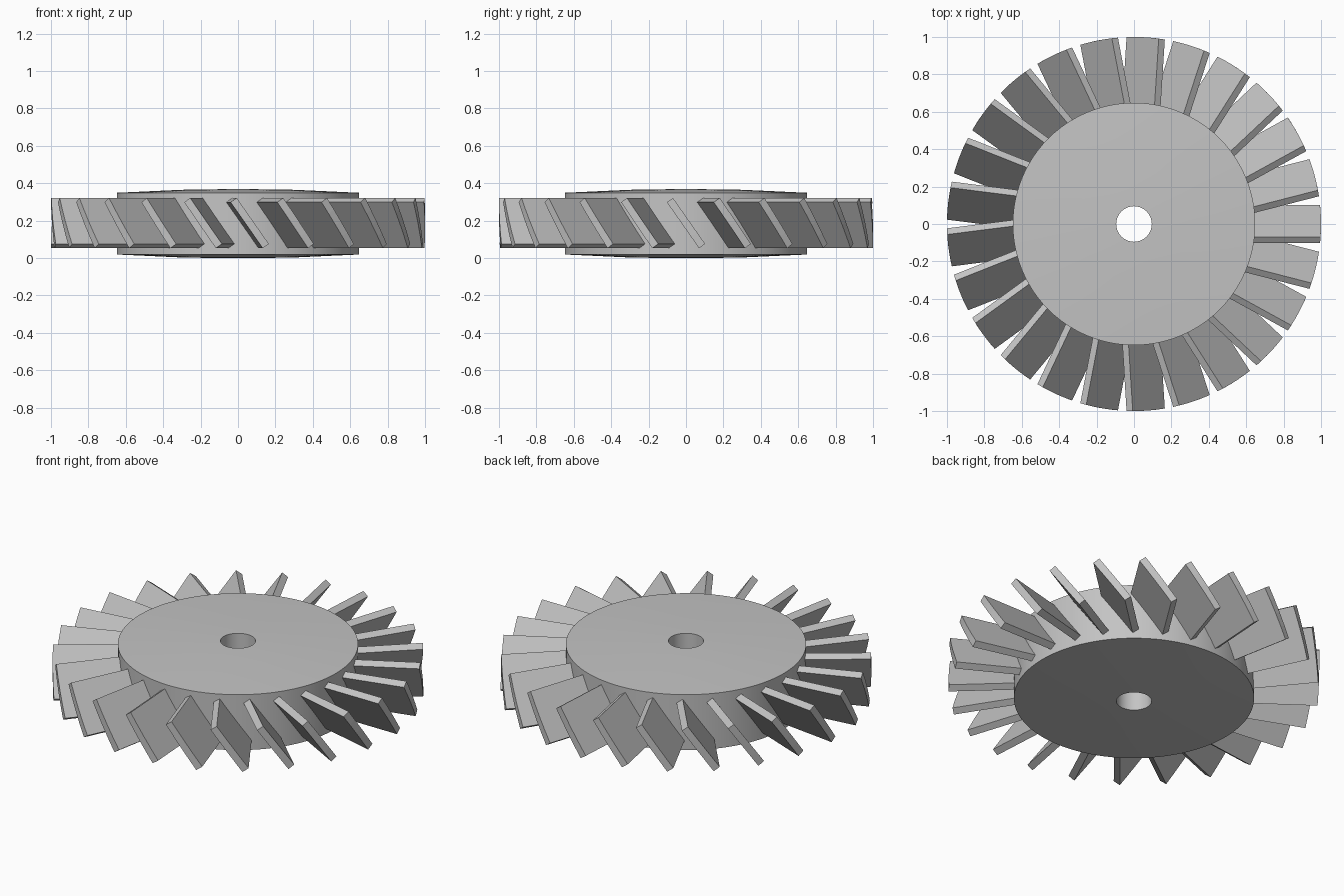
import bpy, bmesh, math
from mathutils import Matrix, Vector

cube = bpy.data.objects.get("Cube")
if cube:
    bpy.data.objects.remove(cube, do_unlink=True)

BLADES = 25
PITCH = math.radians(35)
MID_Z = 0.184

# One plain grey metal
metal = bpy.data.materials.new("grey_metal")
metal.use_nodes = True
grey = (0.55, 0.55, 0.55, 1)
metal.diffuse_color = grey
metal.node_tree.nodes["Principled BSDF"].inputs["Base Color"].default_value = grey


def finish(name, bm):
    bmesh.ops.recalc_face_normals(bm, faces=bm.faces)
    mesh = bpy.data.meshes.new(name)
    bm.to_mesh(mesh)
    bm.free()
    mesh.materials.append(metal)
    obj = bpy.data.objects.new(name, mesh)
    bpy.context.collection.objects.link(obj)
    return obj


# Hub: slightly crowned disc with a bore, turned from a closed half profile
upper = [(0.095, 0.184), (0.30, 0.181), (0.648, 0.165)]
profile = upper + [(r, -h) for r, h in reversed(upper)]
bm = bmesh.new()
ring = [bm.verts.new((r, 0, MID_Z + h)) for r, h in profile]
edges = [bm.edges.new((ring[i - 1], ring[i])) for i in range(len(ring))]
bmesh.ops.spin(bm, geom=ring + edges, cent=(0, 0, 0), axis=(0, 0, 1),
               angle=math.tau, steps=96, use_merge=True)
bmesh.ops.remove_doubles(bm, verts=bm.verts, dist=1e-5)
hub = finish("hub", bm)
bpy.context.view_layer.objects.active = hub
hub.select_set(True)
bpy.ops.object.shade_smooth_by_angle(angle=math.radians(30))
hub.select_set(False)


# Blades: pitched slabs whose tips follow the outer circle
def add_blade(index):
    bm = bmesh.new()
    bmesh.ops.create_cube(bm, size=1, matrix=Matrix.Diagonal((1, 0.04, 0.30, 1)))
    cross = [e for e in bm.edges
             if abs(e.verts[0].co.z - e.verts[1].co.z) > 0.1]
    bmesh.ops.subdivide_edges(bm, edges=cross, cuts=3, use_grid_fill=True)
    bmesh.ops.rotate(bm, verts=bm.verts, cent=(0, 0, 0),
                     matrix=Matrix.Rotation(PITCH, 3, "X"))
    for v in bm.verts:
        v.co.x = math.sqrt(1 - v.co.y ** 2) if v.co.x > 0 else 0.6
    bmesh.ops.translate(bm, verts=bm.verts, vec=Vector((0, 0, MID_Z + 0.003)))
    bmesh.ops.rotate(bm, verts=bm.verts, cent=(0, 0, 0),
                     matrix=Matrix.Rotation(math.tau * index / BLADES, 3, "Z"))
    finish(f"blade_{index + 1:02d}", bm)


for i in range(BLADES):
    add_blade(i)
